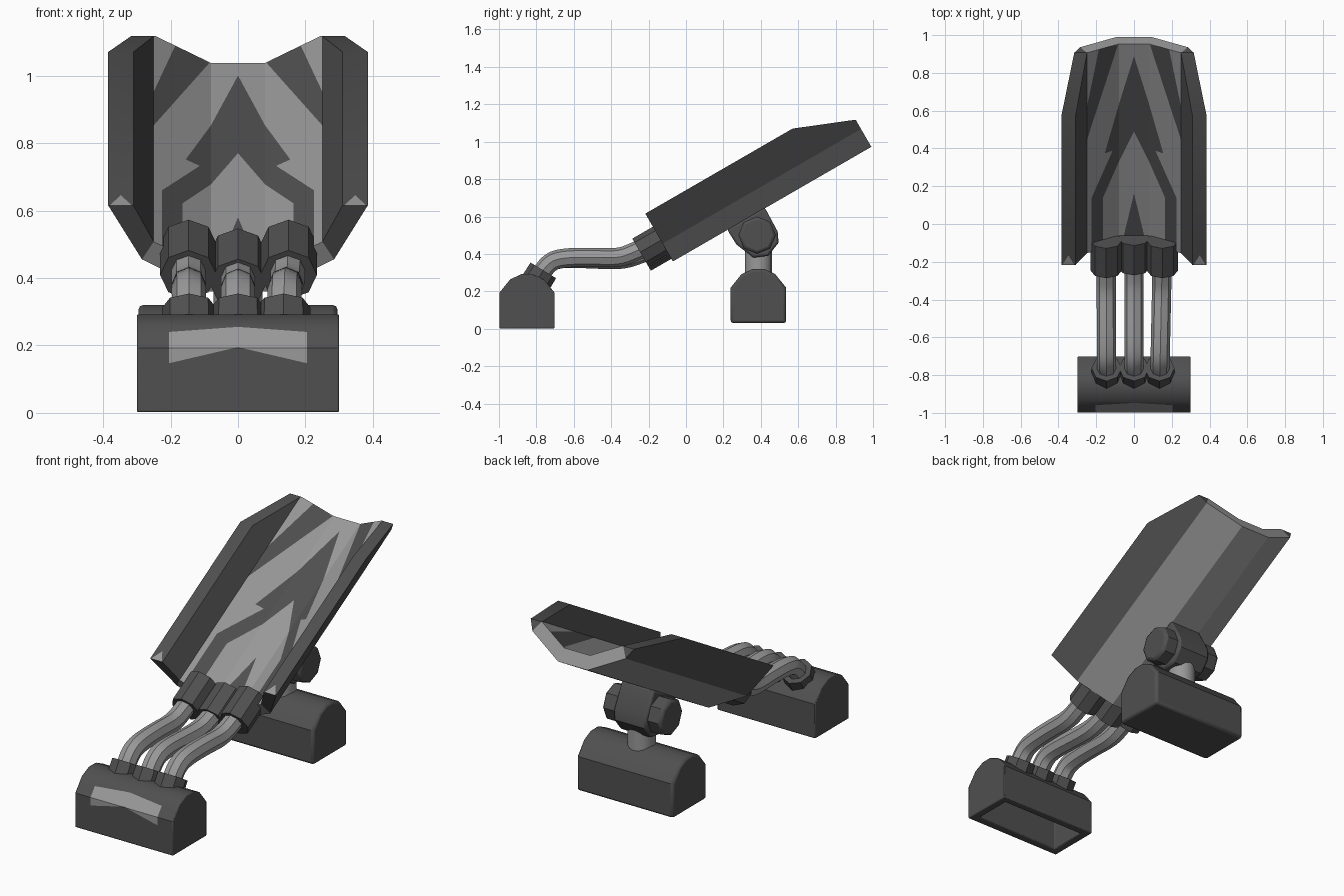
import bpy, bmesh
from math import radians
from mathutils import Vector, Matrix

if "Cube" in bpy.data.objects:
    bpy.data.objects.remove(bpy.data.objects["Cube"])


def material(name, g):
    m = bpy.data.materials.new(name)
    m.diffuse_color = (g, g, g, 1)
    m.use_nodes = True
    m.node_tree.nodes["Principled BSDF"].inputs["Base Color"].default_value = m.diffuse_color
    return m


DARK, LIGHT = material("dark_grey", 0.08), material("light_grey", 0.32)
# Local frame of the tilted panel: x across, y along, z out of its floor
TILT = Matrix.Translation((0, -0.07, 0.36)) @ Matrix.Rotation(radians(30), 4, 'X')


def finish(bm, name, mats, bevel=0.0, limit=60):
    bmesh.ops.recalc_face_normals(bm, faces=bm.faces)
    me = bpy.data.meshes.new(name)
    bm.to_mesh(me)
    bm.free()
    ob = bpy.data.objects.new(name, me)
    bpy.context.collection.objects.link(ob)
    for m in mats:
        me.materials.append(m)
    if bevel:
        b = ob.modifiers.new("bevel", 'BEVEL')
        b.width, b.segments = bevel, 2
        b.limit_method, b.angle_limit = 'ANGLE', radians(limit)
    bpy.ops.object.select_all(action='DESELECT')
    ob.select_set(True)
    bpy.context.view_layer.objects.active = ob
    bpy.ops.object.shade_smooth_by_angle(angle=radians(28))
    return ob


def prism(bm, profile, x0, x1):
    """Extrude a (y, z) profile along x."""
    f = bm.faces.new([bm.verts.new((x0, y, z)) for y, z in profile])
    r = bmesh.ops.extrude_face_region(bm, geom=[f])
    verts = [v for v in r['geom'] if isinstance(v, bmesh.types.BMVert)]
    bmesh.ops.translate(bm, verts=verts, vec=(x1 - x0, 0, 0))
    bmesh.ops.recalc_face_normals(bm, faces=bm.faces)


def inside(p, poly):
    hit = False
    for (ax, ay), (bx, by) in zip(poly, poly[1:] + poly[:1]):
        if (ay > p[1]) != (by > p[1]) and p[0] < ax + (bx - ax) * (p[1] - ay) / (by - ay):
            hit = not hit
    return hit


def paint(bm, keep, axis, shapes):
    """Cut mirrored half-shapes (x, axis) into the kept faces and colour them."""
    view = Vector((0, 1, 0)) if axis == 2 else Vector((0, 0, 1))
    for poly, _ in shapes:
        for a, b in zip(poly, poly[1:] + poly[:1]):
            for s in (1, -1):
                pa, pb = Vector((0, 0, 0)), Vector((0, 0, 0))
                pa.x, pb.x = s * a[0], s * b[0]
                pa[axis], pb[axis] = a[1], b[1]
                fs = [f for f in bm.faces if keep(f)]
                geom = fs + list({e for f in fs for e in f.edges}) + list({v for f in fs for v in f.verts})
                bmesh.ops.bisect_plane(bm, geom=geom, dist=1e-5, plane_co=pa,
                                       plane_no=(pb - pa).cross(view).normalized())
    bm.normal_update()
    for f in [f for f in bm.faces if keep(f)]:
        c = f.calc_center_median()
        for poly, idx in shapes:
            if inside((abs(c.x), c[axis]), poly):
                f.material_index = idx


# Tilted trough panel with thick rails
outer = [(0.385, 0.295), (0.285, 0.11), (0.09, 0.0)]
inner = [(0.31, 0.295), (0.25, 0.17), (0.08, 0.075)]
outer += [(-x, z) for x, z in reversed(outer)]
inner += [(-x, z) for x, z in reversed(inner)]
bm = bmesh.new()
ov = [bm.verts.new((x, 0, z)) for x, z in outer]
iv = [bm.verts.new((x, 0, z)) for x, z in inner]
caps = [bm.faces.new((ov[i], ov[i + 1], iv[i + 1], iv[i])) for i in range(5)]
r = bmesh.ops.extrude_face_region(bm, geom=caps)
bmesh.ops.translate(bm, verts=[v for v in r['geom'] if isinstance(v, bmesh.types.BMVert)], vec=(0, 1.225, 0))
# Slanted cut across the rear rail tips
bmesh.ops.bisect_plane(bm, geom=bm.verts[:] + bm.edges[:] + bm.faces[:], dist=1e-5,
                       plane_co=(0, 0.909, 0.295), plane_no=(0, 0.125, 0.31), clear_outer=True)
bmesh.ops.holes_fill(bm, edges=[e for e in bm.edges if e.is_boundary], sides=0)
bmesh.ops.recalc_face_normals(bm, faces=bm.faces)
for f in bm.faces:
    f.material_index = 1 if abs(f.calc_center_median().x) < 0.22 else 0
# Floor markings and small rail-tip triangles
paint(bm, lambda f: f.normal.z > 0.6 and abs(f.calc_center_median().x) < 0.25, 1, [
    ([(0, 1.15), (0.155, 0.58), (0, 0.59)], 0),
    ([(0, 0.59), (0.11, 0.59), (0.225, 0.33), (0.225, 0), (0, 0)], 0),
    ([(0, 0.69), (0.165, 0.31), (0.165, 0), (0, 0)], 1),
    ([(0, 0.31), (0.065, 0), (0, 0)], 0),
    ([(0.25, 0.89), (0.25, 0.69), (0.085, 1.22), (0.185, 1.23)], 0)])
paint(bm, lambda f: f.normal.z > 0.98 and abs(f.calc_center_median().x) > 0.3, 1,
      [([(0.315, 0), (0.38, 0), (0.3475, 0.06)], 1)])
bm.transform(TILT)
finish(bm, "trough_panel", [DARK, LIGHT])


# Feet: the front one is hollow below and carries a light chevron
def foot(name, y, z, hx, hollow):
    half = [(0.148, 0), (0.148, 0.19), (0.09, 0.262), (0.03, 0.29)]
    prof = [(y + a, z + b) for a, b in half] + [(y - a, z + b) for a, b in reversed(half)]
    bm = bmesh.new()
    prism(bm, prof, -hx, hx)
    if hollow:
        base = [f for f in bm.faces if f.normal.z < -0.9]
        bmesh.ops.inset_region(bm, faces=base, thickness=0.06)
        r = bmesh.ops.extrude_face_region(bm, geom=base)
        bmesh.ops.delete(bm, geom=base, context='FACES_ONLY')
        bmesh.ops.translate(bm, verts=[v for v in r['geom'] if isinstance(v, bmesh.types.BMVert)],
                            vec=(0, 0, 0.17))
        bm.normal_update()
        paint(bm, lambda f: f.normal.y < -0.5 and f.calc_center_median().y < y - 0.1, 2,
              [([(0, 0.255), (0.205, 0.24), (0.205, 0.147), (0, 0.195)], 1)])
    finish(bm, name, [DARK, LIGHT], 0.014)


foot("front_foot", -0.85, 0.002, 0.3, True)
foot("rear_foot", 0.387, 0.03, 0.295, False)


def rod(name, a, b, r1, r2, sides, mat, bevel=0.0):
    a, b = Vector(a), Vector(b)
    d = b - a
    rot = Vector((0, 0, 1)).rotation_difference(d).to_matrix().to_4x4()
    bm = bmesh.new()
    bmesh.ops.create_cone(bm, cap_ends=True, segments=sides, radius1=r1, radius2=r2, depth=d.length,
                          matrix=Matrix.Translation((a + b) / 2) @ rot)
    return finish(bm, name, [mat], bevel)


# Three pipes with collars at both ends
for side, xa, xb, up in (("left", -0.145, -0.147, 0.03), ("middle", 0, 0, 0), ("right", 0.135, 0.15, 0.03)):
    rod(side + "_foot_collar", (xa, -0.85, 0.17), (xa, -0.763, 0.312), 0.083, 0.08, 8, DARK)
    v = 0.1 + up
    rod(side + "_panel_collar", TILT @ Vector((xb, -0.127, v)), TILT @ Vector((xb, 0.055, v)),
        0.084, 0.084, 8, DARK)
    end = TILT @ Vector((xb, 0.02, v))
    path = [(-0.87, 0.155), (-0.80, 0.255), (-0.735, 0.355), (-0.66, 0.38), (-0.5, 0.373 + up / 3),
            (-0.36, 0.367 + up / 3), (-0.27, end.z - 0.07)]
    cu = bpy.data.curves.new(side + "_pipe", 'CURVE')
    cu.dimensions = '3D'
    cu.bevel_depth, cu.bevel_resolution, cu.use_fill_caps = 0.051, 2, True
    sp = cu.splines.new('NURBS')
    sp.points.add(len(path))
    pts = [(xa + (xb - xa) * (y + 0.87) / 0.7, y, z) for y, z in path] + [tuple(end)]
    for p, co in zip(sp.points, pts):
        p.co = (*co, 1)
    sp.use_endpoint_u, sp.order_u, sp.resolution_u = True, 3, 4
    cu.materials.append(LIGHT)
    ob = bpy.data.objects.new(side + "_pipe", cu)
    bpy.context.collection.objects.link(ob)
    bpy.ops.object.select_all(action='DESELECT')
    ob.select_set(True)
    bpy.context.view_layer.objects.active = ob
    bpy.ops.object.convert(target='MESH')
    bpy.ops.object.shade_smooth_by_angle(angle=radians(40))

# Rear post and hinge under the panel
rod("rear_post", (0, 0.387, 0.25), (0, 0.387, 0.48), 0.072, 0.072, 16, LIGHT)
bm = bmesh.new()
prism(bm, [(0.22, 0.53), (0.42, 0.65), (0.49, 0.52), (0.495, 0.46), (0.44, 0.39), (0.36, 0.38), (0.27, 0.45)],
      -0.1, 0.1)
finish(bm, "hinge_bracket", [DARK], 0.012)
rod("hinge_bolt", (-0.18, 0.38, 0.5), (0.18, 0.38, 0.5), 0.1, 0.1, 8, DARK, 0.016)
